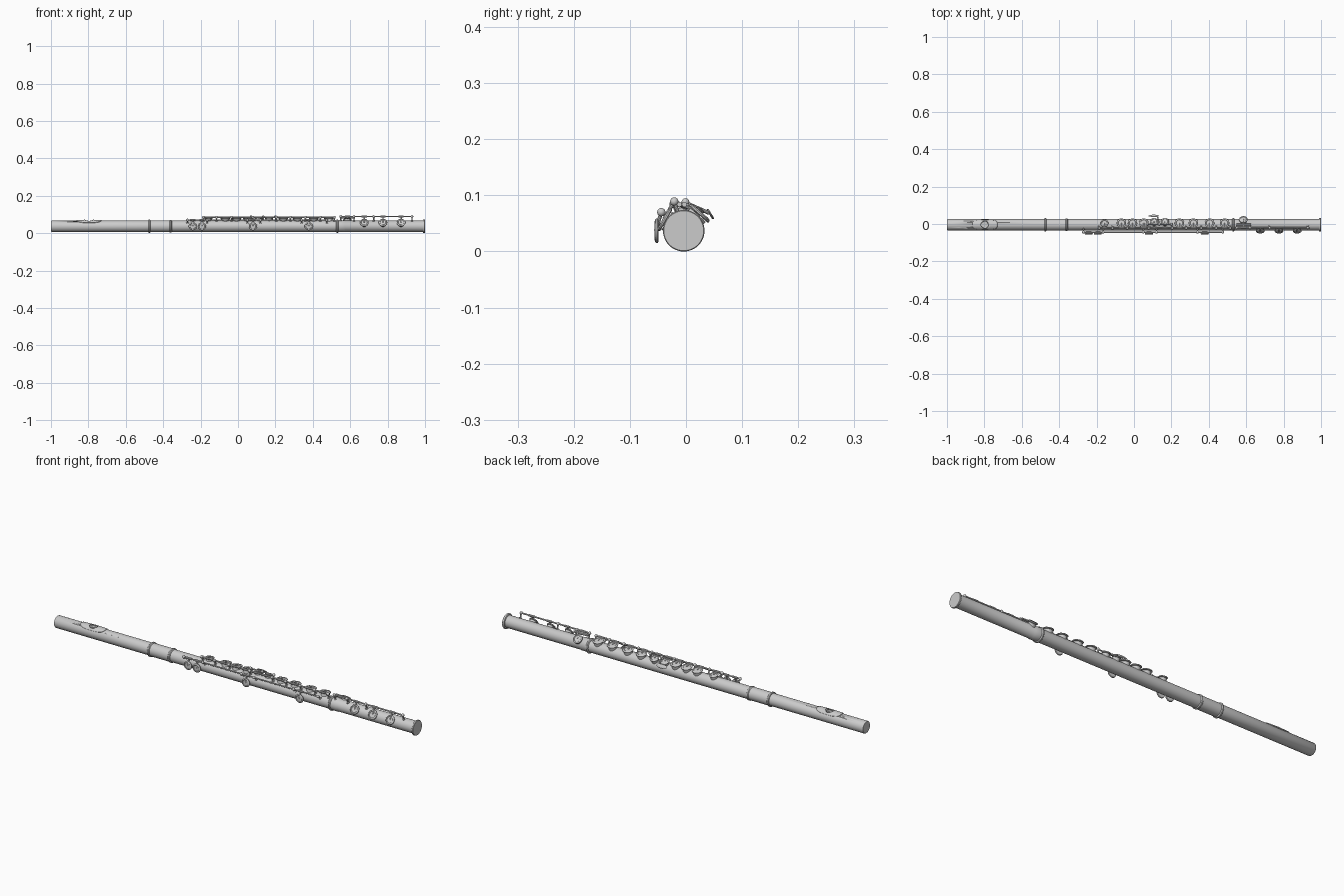
import bpy, bmesh, math
from mathutils import Vector, Matrix

if "Cube" in bpy.data.objects:
    bpy.data.objects.remove(bpy.data.objects["Cube"])

CY, CZ, R = -0.004, 0.037, 0.03   # tube axis and radius
AX = Vector((0, CY, CZ))


def finish(name, bm, angle=35):
    bmesh.ops.recalc_face_normals(bm, faces=bm.faces)
    me = bpy.data.meshes.new(name)
    bm.to_mesh(me)
    bm.free()
    ob = bpy.data.objects.new(name, me)
    bpy.context.collection.objects.link(ob)
    bpy.ops.object.select_all(action='DESELECT')
    bpy.context.view_layer.objects.active = ob
    ob.select_set(True)
    bpy.ops.object.shade_smooth_by_angle(angle=math.radians(angle))
    return ob


def lathe(bm, profile, mat, n=28):
    """Revolve (radius, height) points around local z; zero radius closes an end."""
    rings = []
    for r, h in profile:
        count = n if r > 0 else 1
        rings.append([bm.verts.new(mat @ Vector((r * math.cos(2 * math.pi * i / n),
                      r * math.sin(2 * math.pi * i / n), h))) for i in range(count)])
    for a, b in zip(rings, rings[1:]):
        for i in range(n):
            j = (i + 1) % n
            if len(a) == 1:
                bm.faces.new((a[0], b[i], b[j]))
            elif len(b) == 1:
                bm.faces.new((a[i], a[j], b[0]))
            else:
                bm.faces.new((a[i], a[j], b[j], b[i]))


def rod(bm, p, q, r, n=10):
    p, q = Vector(p), Vector(q)
    d = q - p
    mat = Matrix.Translation(p) @ d.to_track_quat('Z', 'Y').to_matrix().to_4x4()
    lathe(bm, [(0, 0), (r, 0), (r, d.length), (0, d.length)], mat, n)


def ball(bm, p, r):
    bmesh.ops.create_uvsphere(bm, u_segments=12, v_segments=8, radius=r,
                              matrix=Matrix.Translation(p))


def around(x, deg, dist):
    """Point at an angle from straight up (positive toward +y) around the tube."""
    a = math.radians(deg)
    return Vector((x, CY + dist * math.sin(a), CZ + dist * math.cos(a)))


def frame(x, deg, dist):
    return Matrix.Translation(around(x, deg, dist)) @ Matrix.Rotation(-math.radians(deg), 4, 'X')


def cup(r, t=0.007):
    return [(0, 0), (r * 0.9, 0), (r, t * 0.25), (r, t * 0.6), (r * 0.9, t * 0.9),
            (r * 0.72, t), (r * 0.65, t * 0.8), (0, t * 0.8)]


def rod_line(name, x0, x1, y, z, posts, r=0.0038, ball_r=0.0075):
    """Hinge rod with ball-headed posts standing on the tube."""
    bm = bmesh.new()
    rod(bm, (x0, y, z), (x1, y, z), r)
    out = Vector((0, y - CY, z - CZ)).normalized()
    for x in posts:
        foot = Vector((x, CY, CZ)) + out * (R - 0.002)
        ball(bm, (x, y, z), ball_r)
        rod(bm, foot, (x, y, z), 0.0035)
        rod(bm, foot, foot + out * 0.005, 0.007)
    finish(name, bm)


def key(name, x, deg, r, dist, hinge, chimney=True, t=0.007):
    """Key cup on its tone-hole chimney, with an arm to the hinge rod."""
    bm = bmesh.new()
    m = frame(x, deg, dist)
    lathe(bm, cup(r, t), m)
    if chimney:
        lathe(bm, [(0, 0.02), (r * .8, 0.02), (r * .8, dist - 0.001), (0, dist - 0.001)],
              frame(x, deg, 0))
    if hinge:
        h = Vector((x, *hinge))
        rod(bm, m @ Vector((0, 0, t * 0.7)), h, 0.0035)
        rod(bm, h - Vector((0.014, 0, 0)), h + Vector((0.014, 0, 0)), 0.0055)
    finish(name, bm)


# Tube with joint rings and flared end
prof = [(0, -1), (.028, -1), (.03, -.997), (.03, -.479)]


def ring(x, r):
    return [(r - .002, x - .005), (r, x - .003), (r, x + .003), (r - .002, x + .005)]


prof += ring(-.474, .0355) + [(.0315, -.468), (.0315, -.366)] + ring(-.36, .0345)
prof += [(.03, -.354), (.03, .525)] + ring(.531, .036) + [(.0315, .537), (.0315, .57), (.03, .573)]
prof += [(.03, .988), (.0355, .990), (.037, .993), (.037, .998), (.0355, 1), (0, 1)]
bm = bmesh.new()
lathe(bm, prof, Matrix.Translation(AX) @ Matrix.Rotation(math.pi / 2, 4, 'Y'), 48)
tube = finish("tube", bm)

# Blow hole cut into the tube
bm = bmesh.new()
lathe(bm, [(0, .015), (.019, .015), (.019, .05), (0, .05)], frame(-.8, 0, 0), 32)
cutter = finish("blow_hole_cutter", bm)
cutter.hide_render = True
cutter.hide_set(True)
mod = tube.modifiers.new("blow_hole", 'BOOLEAN')
mod.operation, mod.object, mod.solver = 'DIFFERENCE', cutter, 'EXACT'

# Curved lip plate: rounded outline wrapped around the tube, hole in the middle
bm = bmesh.new()
N, M, rows = 64, 6, []
for j in range(M + 1):
    f = j / M
    row = []
    for i in range(N):
        a = 2 * math.pi * i / N
        c, s = math.cos(a), math.sin(a)
        ox = .067 * math.copysign(abs(c) ** .65, c)
        oy = .95 * math.copysign(abs(s) ** .65, s)
        x = .021 * c * (1 - f) + ox * f
        ang = .021 * s / .035 * (1 - f) + oy * f
        row.append(bm.verts.new(around(-.797 + x, math.degrees(ang), .035 - .002 * f)))
    rows.append(row)
for a, b in zip(rows, rows[1:]):
    for i in range(N):
        k = (i + 1) % N
        bm.faces.new((a[i], a[k], b[k], b[i]))
plate = finish("lip_plate", bm)
mod = plate.modifiers.new("thickness", 'SOLIDIFY')
mod.thickness, mod.offset = 0.004, -1

# Hinge rods
MAIN, SIDE, FOOT = (-.022, .085), (-.044, .070), (-.021, .089)
rod_line("main_rod", -.19, .52, *MAIN, (-.185, -.115, -.035, .08, .205, .28, .36, .44, .515))
rod_line("side_rod", -.275, .48, *SIDE, (-.27, -.165, .05, .12, .34, .475), .0035)
rod_line("foot_rod", .545, .93, *FOOT, (.55, .62, .725, .93))

# Keys along the top
for i, x in enumerate((-.158, -.067, -.008, .052, .243, .318, .404, .484)):
    key(f"top_key_{i + 1}", x, 12, .021 if i == 0 else .0255, .039, MAIN)
for i, x in enumerate((.108, .166)):
    key(f"offset_key_{i + 1}", x, 22, .021, .041, MAIN)

# Bridge tubes and upper clutch over the middle keys
bm = bmesh.new()
rod(bm, (.07, -.001, .087), (.20, -.001, .087), .0035)
for x in (.07, .135, .20):
    ball(bm, (x, -.001, .088), .007)
    rod(bm, (x, -.001, .06), (x, -.001, .087), .0035)
finish("upper_clutch", bm)

# Small lever on the back
bm = bmesh.new()
m = frame(.105, 58, .056) @ Matrix.Diagonal((2.6, 1, 1, 1))
lathe(bm, [(0, -.002), (.009, -.002), (.011, 0), (.009, .002), (0, .002)], m, 24)
rod(bm, around(.125, 55, .055), (.135, -.001, .087), .0035)
finish("back_lever", bm)

# Upright keys along the front
for i, x in enumerate((-.242, -.193, .08, .378)):
    key(f"front_key_{i + 1}", x, -90, .022, .045, SIDE, False)

# Foot keys
for i, x in enumerate((.675, .775, .872)):
    key(f"foot_key_{i + 1}", x, -60, .023, .036, FOOT)

# Little-finger key and rollers on the foot
key("finger_key", .585, 42, .023, .039, FOOT)
bm = bmesh.new()
for y in (-.012, -.003):
    rod(bm, (.548, y, .084), (.625, y, .084), .0045)
rod(bm, (.585, -.025, .085), (.585, .005, .082), .004)
finish("foot_rollers", bm)
